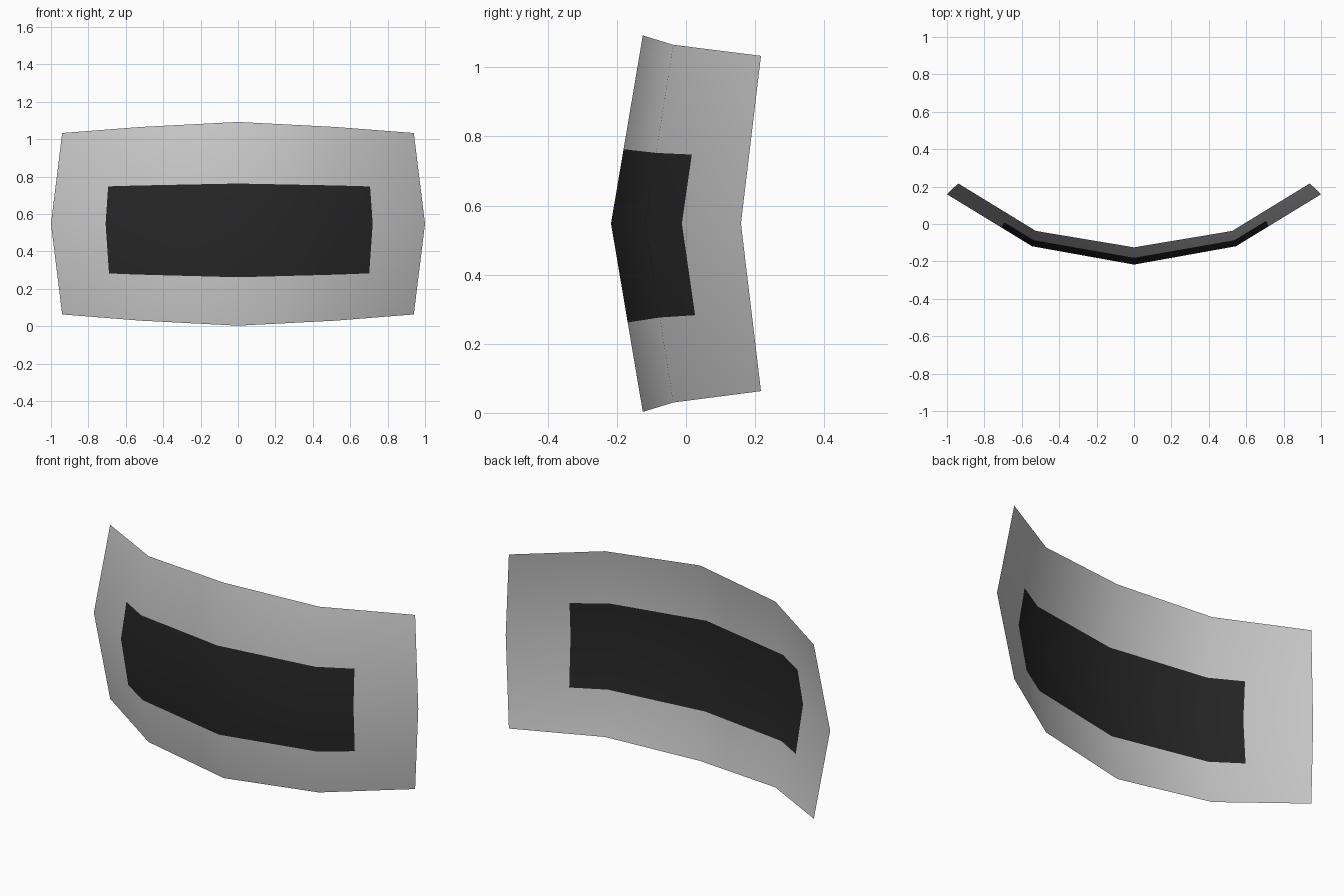
import bpy
from mathutils import Vector

if "Cube" in bpy.data.objects:
    bpy.data.objects.remove(bpy.data.objects["Cube"])

# Control cage of the bowed sheet: 5 columns x 3 rows, mirrored left-right
ROWS = [
    [(0, -0.125, 0.003), (0.525, -0.037, 0.030), (0.94, 0.217, 0.063)],
    [(0, -0.217, 0.548), (0.545, -0.119, 0.548), (1.0, 0.159, 0.548)],
    [(0, -0.125, 1.092), (0.525, -0.037, 1.065), (0.94, 0.217, 1.033)],
]


def mirrored(row):
    return [Vector((-x, y, z)) for x, y, z in row[:0:-1]] + [Vector(p) for p in row]


cage = [mirrored(r) for r in ROWS]


def grid_faces(nu, nv):
    return [(j * nu + i, j * nu + i + 1, (j + 1) * nu + i + 1, (j + 1) * nu + i)
            for j in range(nv - 1) for i in range(nu - 1)]


# Smooth normals of the cage
tmp = bpy.data.meshes.new("cage")
tmp.from_pydata([p for r in cage for p in r], [], grid_faces(5, 3))
tmp.update()
flat = [v.normal.copy() for v in tmp.vertices]
normals = [flat[j * 5:j * 5 + 5] for j in range(3)]
bpy.data.meshes.remove(tmp)


def sample(table, u, v):
    """Bilinear lookup, u in 0..4 and v in 0..2."""
    i, j = min(int(u), 3), min(int(v), 1)
    a = table[j][i].lerp(table[j][i + 1], u - i)
    b = table[j + 1][i].lerp(table[j + 1][i + 1], u - i)
    return a.lerp(b, v - j)


# Extra grid lines where the dark panel starts and ends
U = [0, 0.642, 1, 2, 3, 3.385, 4]
V = [0, 0.475, 1, 1.395, 2]
uv = [(u, v) for v in V for u in U]

mesh = bpy.data.meshes.new("curved_sheet")
mesh.from_pydata([sample(cage, u, v) for u, v in uv], [], grid_faces(len(U), len(V)))


def material(name, c):
    m = bpy.data.materials.new(name)
    m.diffuse_color = (c, c, c, 1)
    m.use_nodes = True
    m.node_tree.nodes["Principled BSDF"].inputs["Base Color"].default_value = m.diffuse_color
    mesh.materials.append(m)


material("light grey", 0.6)
material("near black", 0.02)

# Inner cells form the dark panel
nu = len(U) - 1
for p in mesh.polygons:
    i, j = p.index % nu, p.index // nu
    p.material_index = int(1 <= i <= 4 and 1 <= j <= 2)
    p.use_smooth = True
mesh.update()
mesh.normals_split_custom_set_from_vertices([sample(normals, u, v).normalized() for u, v in uv])

sheet = bpy.data.objects.new("curved_sheet", mesh)
bpy.context.collection.objects.link(sheet)
